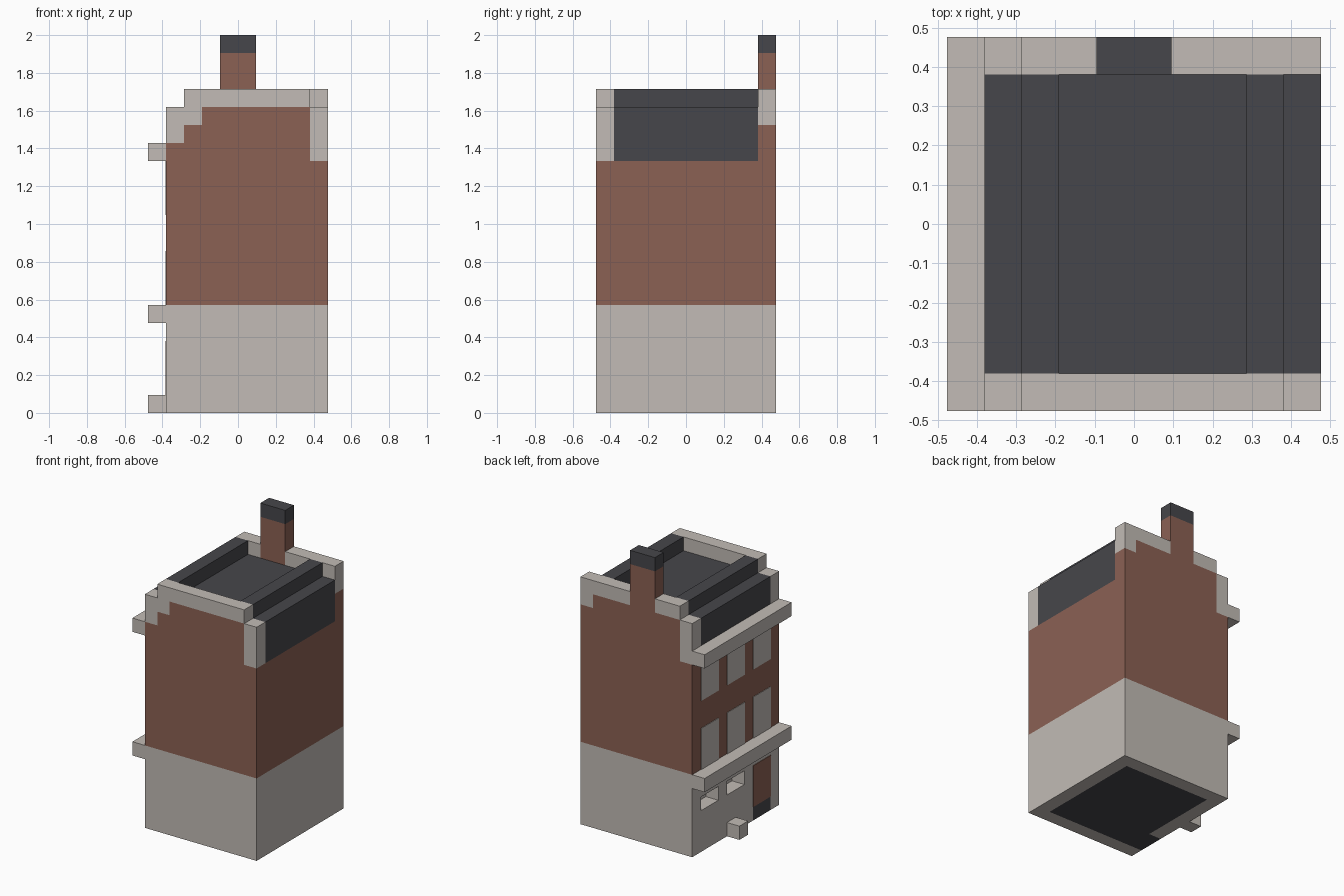
import bpy

U = 2 / 21  # one building block

cube = bpy.data.objects.get("Cube")
if cube:
    bpy.data.objects.remove(cube, do_unlink=True)


def material(name, rgb):
    m = bpy.data.materials.new(name)
    m.use_nodes = True
    m.diffuse_color = (*rgb, 1)
    m.node_tree.nodes["Principled BSDF"].inputs["Base Color"].default_value = (*rgb, 1)
    return m


STONE = material("pale stone", (0.54, 0.50, 0.465))
BRICK = material("red brown brick", (0.26, 0.12, 0.088))
SLATE = material("dark slate", (0.062, 0.062, 0.070))


def prism(name, mat, profile, y0, y1):
    """Extrude an x-z outline, in block units, from y0 to y1."""
    n = len(profile)
    verts = [(x * U, y * U, z * U) for y in (y0, y1) for x, z in profile]
    faces = [tuple(range(n)), tuple(reversed(range(n, 2 * n)))]
    faces += [(i, i + n, (i + 1) % n + n, (i + 1) % n) for i in range(n)]
    mesh = bpy.data.meshes.new(name)
    mesh.from_pydata(verts, [], faces)
    mesh.materials.append(mat)
    obj = bpy.data.objects.new(name, mesh)
    bpy.context.scene.collection.objects.link(obj)
    # outlines run counter-clockwise seen from the front, so normals face outward
    mesh.update()
    return obj


def box(name, mat, x, y, z):
    outline = [(x[0], z[0]), (x[1], z[0]), (x[1], z[1]), (x[0], z[1])]
    return prism(name, mat, outline, *y)


def cut(obj, x, y, z):
    cutter = box("cutter", obj.data.materials[0], x, y, z)
    cutter.hide_render = True
    mod = obj.modifiers.new("cut", "BOOLEAN")
    mod.operation = "DIFFERENCE"
    mod.solver = "EXACT"
    mod.object = cutter
    bpy.context.view_layer.objects.active = obj
    bpy.ops.object.modifier_apply(modifier=mod.name)
    bpy.data.objects.remove(cutter, do_unlink=True)


# Ground storey with two deep slots and a recess for the floor
base = box("ground_storey", STONE, (-4, 5), (-5, 5), (0, 6))
for y in (-1, 2):
    cut(base, (-4.5, -3), (y, y + 2), (3, 4))
cut(base, (-3, 4), (-4, 4), (-0.5, 1))
cut(base, (-4.5, -2.5), (-4, -2), (-0.5, 1))

# Dark floor with its door sill, and the door
box("floor", SLATE, (-3, 4), (-4, 4), (0, 1))
box("door_sill", SLATE, (-4, -3), (-4, -2), (0, 1))
PLATE = (-4.04, -3.98)
box("door", BRICK, PLATE, (-4, -2), (1, 4))

# Upper storeys with two rows of three windows
box("upper_storeys", BRICK, (-4, 5), (-5, 5), (6, 14))
for z in (6, 11):
    for y in (-4, -1, 2):
        box("window", STONE, PLATE, (y, y + 2), (z, z + 3))

# Ledges and step on the entrance side
for z in (5, 14):
    box("ledge", STONE, (-5, -4), (-5, 5), (z, z + 1))
box("step", STONE, (-5, -4), (0, 1), (0, 1))

# Stepped roof with a sunken middle
prism("roof", SLATE, [(-4, 14), (5, 14), (5, 17), (4, 17), (4, 18), (3, 18),
                      (3, 17), (-2, 17), (-2, 18), (-3, 18), (-3, 17), (-4, 17)], -4, 4)

# Front gable wall and coping
front = (-5, -4)
prism("front_gable", BRICK, [(-4, 14), (4, 14), (4, 17), (-2, 17), (-2, 16),
                             (-3, 16), (-3, 15), (-4, 15)], *front)
prism("front_coping", STONE, [(-4, 15), (-3, 15), (-3, 16), (-2, 16), (-2, 17),
                              (4, 17), (4, 18), (-3, 18), (-3, 17), (-4, 17)], *front)
box("front_corner", STONE, (4, 5), front, (14, 17))

# Back gable wall and coping
back = (4, 5)
prism("back_gable", BRICK, [(-3, 14), (5, 14), (5, 16), (4, 16), (4, 17), (-3, 17)], *back)
box("back_corner", STONE, (-4, -3), back, (14, 17))
box("back_coping_right", STONE, (-3, -1), back, (17, 18))
prism("back_coping_left", STONE, [(1, 17), (4, 17), (4, 16), (5, 16), (5, 18), (1, 18)], *back)

# Chimney
box("chimney", BRICK, (-1, 1), back, (17, 20))
box("chimney_cap", SLATE, (-1, 1), back, (20, 21))
